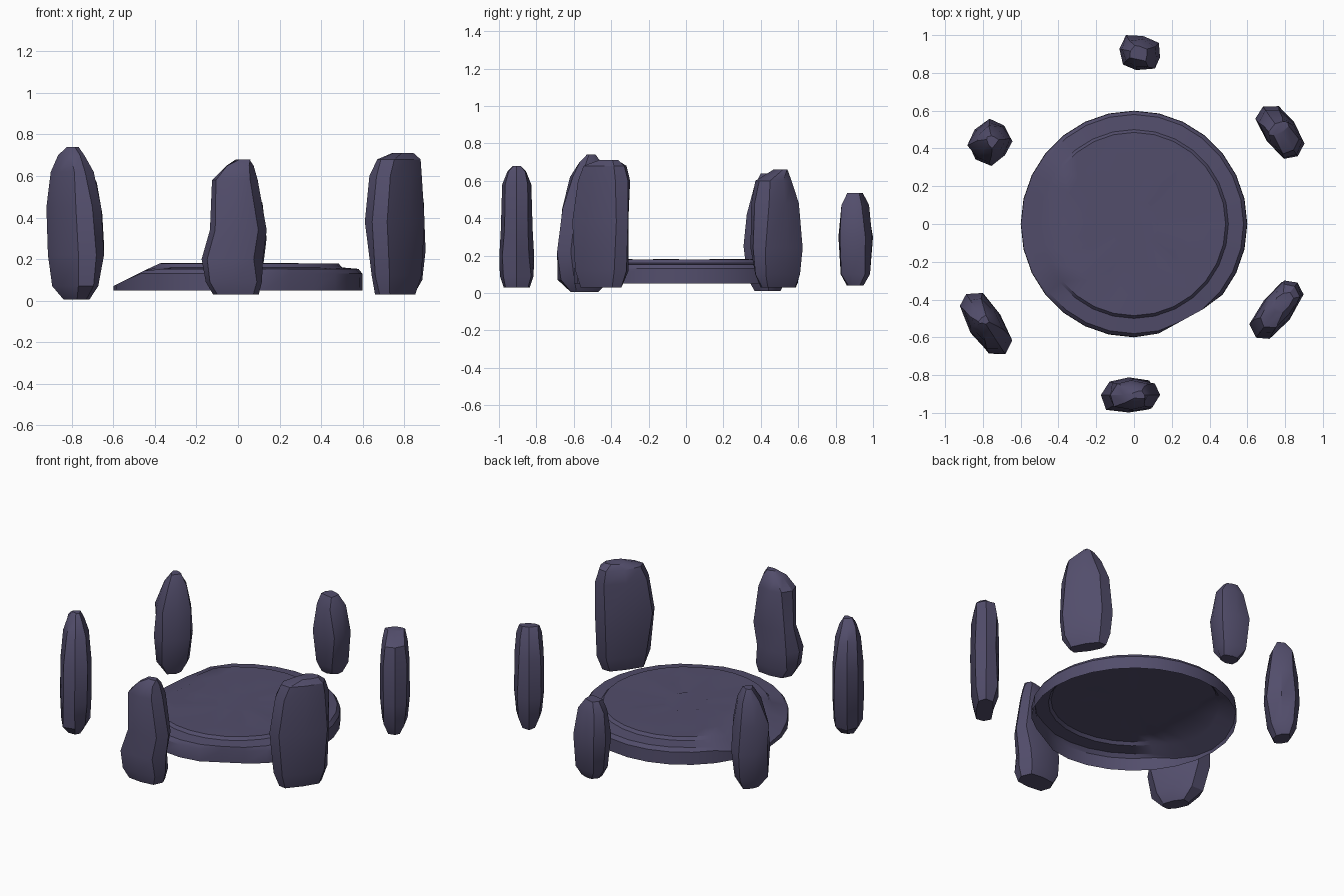
import bpy, bmesh, math, random
from mathutils import Vector

if "Cube" in bpy.data.objects:
    bpy.data.objects.remove(bpy.data.objects["Cube"])

random.seed(4)
stone_mat = bpy.data.materials.new("dusky violet stone")
stone_mat.diffuse_color = (0.085, 0.075, 0.148, 1)
stone_mat.use_nodes = True
stone_mat.node_tree.nodes["Principled BSDF"].inputs["Base Color"].default_value = stone_mat.diffuse_color


def finish(bm, name, angle, flip=True):
    if flip:
        bmesh.ops.recalc_face_normals(bm, faces=bm.faces)
    me = bpy.data.meshes.new(name)
    bm.to_mesh(me)
    bm.free()
    me.materials.append(stone_mat)
    me.shade_smooth()
    me.set_sharp_from_angle(angle=math.radians(angle))
    ob = bpy.data.objects.new(name, me)
    bpy.context.collection.objects.link(ob)
    return ob


def bridge(bm, lo, hi):
    n = len(lo)
    for i in range(n):
        j = (i + 1) % n
        bm.faces.new((lo[i], lo[j], hi[j], hi[i]))


def standing_stone(name, centre, turn, levels):
    """Loft of eight-sided sections; level = height, start, end along axis, half thickness."""
    bm = bmesh.new()
    ca, sa = math.cos(math.radians(turn)), math.sin(math.radians(turn))
    rings = []
    for z, u0, u1, b in levels:
        ring = []
        for k in range(8):
            t = k * math.pi / 4
            c, s = math.cos(t), math.sin(t)
            u = (u0 + u1) / 2 + (u1 - u0) / 2 * math.copysign(abs(c) ** 0.75, c)
            v = b * math.copysign(abs(s) ** 0.75, s)
            if k % 2:  # rough-hewn corners
                u += random.uniform(-0.012, 0.012)
                v += random.uniform(-0.008, 0.008)
            ring.append(bm.verts.new((centre[0] + u * ca - v * sa,
                                      centre[1] + u * sa + v * ca, z)))
        rings.append(ring)
    for lo, hi in zip(rings, rings[1:]):
        bridge(bm, lo, hi)
    bm.faces.new(rings[0][::-1])
    bm.faces.new(rings[-1])
    finish(bm, name, 32)


# Worn round slab, open underneath, with a chipped front edge and a sloping left side
bm = bmesh.new()
profile = [(0.6, 0.05), (0.598, 0.13), (0.58, 0.153), (0.50, 0.16), (0.485, 0.178),
           (0.38, 0.178), (0.26, 0.178), (0.13, 0.178)]
chip = Vector((0.48, -0.877, 0))


def worn(x, y, z, r):
    p = Vector((x, y, z))
    over = p.dot(chip) - 0.571
    if over > 0:
        p -= chip * over
    if r < 0.4:
        p.z += random.uniform(-0.005, 0.004)
    p.z = max(0.05, min(p.z, 0.07 + 0.5 * (p.x + 0.6)))
    return p


rings = []
for r, z in profile:
    rings.append([bm.verts.new(worn(r * math.cos(i * math.tau / 28), r * math.sin(i * math.tau / 28), z, r))
                  for i in range(28)])
for lo, hi in zip(rings, rings[1:]):
    bridge(bm, lo, hi)
bm.faces.new(rings[-1])
finish(bm, "round_slab", 35, flip=False)

# Ring of six standing stones
standing_stone("front_stone", (0, -0.905), 0, [
    (0.03, -0.12, 0.10, 0.07), (0.09, -0.155, 0.115, 0.09), (0.2, -0.175, 0.12, 0.093),
    (0.34, -0.135, 0.138, 0.085), (0.58, -0.125, 0.095, 0.078), (0.65, -0.055, 0.075, 0.05),
    (0.68, -0.01, 0.055, 0.02)])
standing_stone("back_stone", (0.03, 0.905), -12, [
    (0.04, -0.05, 0.06, 0.045), (0.1, -0.09, 0.085, 0.08), (0.3, -0.11, 0.11, 0.092),
    (0.47, -0.095, 0.09, 0.075), (0.535, -0.05, 0.04, 0.035)])
standing_stone("right_back_stone", (0.775, 0.49), -55, [
    (0.03, -0.12, 0.10, 0.045), (0.1, -0.145, 0.145, 0.075), (0.24, -0.16, 0.16, 0.088),
    (0.48, -0.138, 0.15, 0.085), (0.6, -0.09, 0.12, 0.075), (0.66, -0.05, 0.01, 0.06)])
standing_stone("right_front_stone", (0.76, -0.45), 53, [
    (0.03, -0.13, 0.13, 0.05), (0.12, -0.165, 0.165, 0.08), (0.38, -0.19, 0.175, 0.085),
    (0.6, -0.155, 0.175, 0.08), (0.68, -0.12, 0.15, 0.065), (0.71, -0.02, 0.11, 0.04)])
standing_stone("left_front_stone", (-0.785, -0.53), -57, [
    (0.005, -0.06, 0.10, 0.045), (0.07, -0.15, 0.165, 0.085), (0.22, -0.19, 0.19, 0.092),
    (0.45, -0.19, 0.155, 0.09), (0.62, -0.15, 0.09, 0.075), (0.7, -0.09, 0.045, 0.05),
    (0.74, -0.04, 0.0, 0.025)])
standing_stone("left_back_stone", (-0.765, 0.43), 50, [
    (0.01, -0.05, 0.06, 0.05), (0.08, -0.1, 0.1, 0.085), (0.25, -0.115, 0.12, 0.105),
    (0.42, -0.1, 0.11, 0.095), (0.57, -0.06, 0.08, 0.07), (0.64, -0.01, 0.04, 0.03)])
